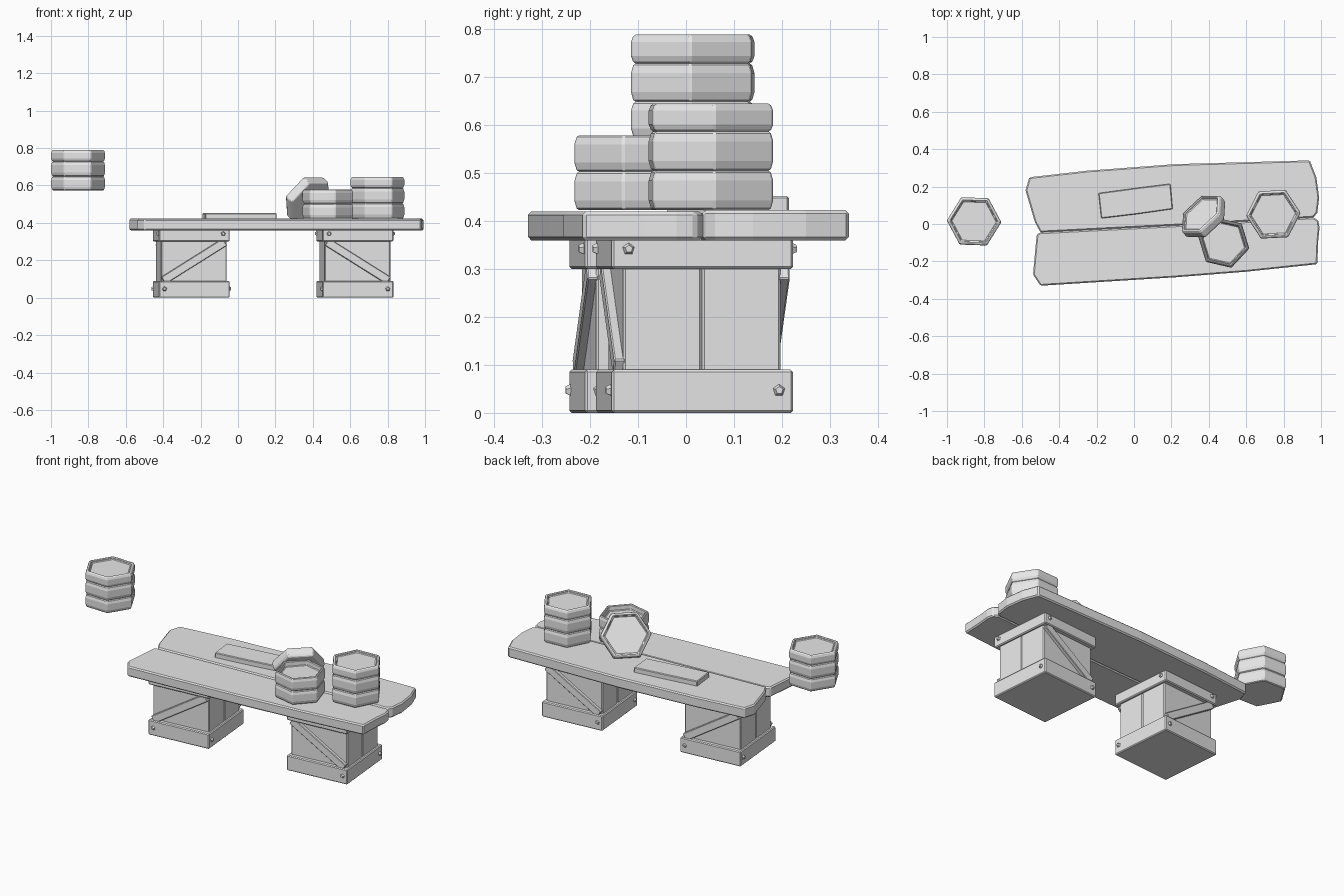
import bpy, bmesh, math
from mathutils import Matrix, Vector

if "Cube" in bpy.data.objects:
    bpy.data.objects.remove(bpy.data.objects["Cube"])

grey = bpy.data.materials.new("plain_grey")
grey.diffuse_color = (0.8, 0.8, 0.8, 1)
grey.use_nodes = True
grey.node_tree.nodes["Principled BSDF"].inputs["Base Color"].default_value = grey.diffuse_color


def finish(name, bm, matrix=Matrix(), bevel=0.0, segments=1):
    bmesh.ops.recalc_face_normals(bm, faces=bm.faces)
    me = bpy.data.meshes.new(name)
    bm.to_mesh(me)
    bm.free()
    me.materials.append(grey)
    ob = bpy.data.objects.new(name, me)
    bpy.context.collection.objects.link(ob)
    ob.matrix_world = matrix
    if bevel:
        mod = ob.modifiers.new("soft_edges", 'BEVEL')
        mod.width, mod.segments, mod.limit_method = bevel, segments, 'ANGLE'
        mod.angle_limit = math.radians(35)
    return ob


def box(name, lo, hi, matrix=Matrix(), bevel=0.005):
    bm = bmesh.new()
    bmesh.ops.create_cube(bm, size=1)
    lo, hi = Vector(lo), Vector(hi)
    for v in bm.verts:
        v.co = (lo + hi) / 2 + Vector(a * b for a, b in zip(v.co, hi - lo))
    return finish(name, bm, matrix, bevel)


def prism(name, outline, z0, z1, bevel):
    bm = bmesh.new()
    face = bm.faces.new([bm.verts.new((x, y, z0)) for x, y in outline])
    top = bmesh.ops.extrude_face_region(bm, geom=[face])["geom"]
    for v in top:
        if isinstance(v, bmesh.types.BMVert):
            v.co.z = z1
    return finish(name, bm, Matrix(), bevel)


# table top: two rough planks with notched ends meeting at a grooved seam
prism("back_plank", [(-0.50, -0.045), (-0.53, 0.01), (-0.58, 0.18), (-0.56, 0.25),
                     (-0.25, 0.285), (0.22, 0.32), (0.94, 0.34), (0.955, 0.30),
                     (0.975, 0.25), (0.99, 0.14), (0.98, 0.06), (0.96, 0.035),
                     (0.22, -0.008)], 0.36, 0.423, 0.007)
prism("front_plank", [(-0.50, -0.045), (-0.52, -0.055), (-0.53, -0.16), (-0.54, -0.27),
                      (-0.50, -0.33), (0.22, -0.285), (0.60, -0.255), (0.98, -0.215),
                      (0.985, -0.09), (0.992, -0.02), (0.985, 0.02), (0.96, 0.035),
                      (0.22, -0.008)], 0.36, 0.42, 0.007)

# thin board lying on the table
prism("loose_board", [(-0.175, 0.03), (0.01, 0.052), (0.207, 0.08), (0.195, 0.215),
                      (0.01, 0.192), (-0.19, 0.165)], 0.415, 0.452, 0.004)


def bolt(name, crate, side, x, z):
    # five-sided stud on one face of a crate
    bm = bmesh.new()
    bmesh.ops.create_cone(bm, cap_ends=True, segments=5, radius1=0.015, radius2=0.008, depth=0.014)
    m = crate @ Matrix.Rotation(side * math.pi / 2, 4, 'Z')
    m = m @ Matrix.Translation((x, -0.193, z)) @ Matrix.Rotation(math.pi / 2, 4, 'X')
    finish(name, bm, m)


def crate(name, x, y, hand):
    m = Matrix.Translation((x, y, 0)) @ Matrix.Rotation(math.radians(5), 4, 'Z')
    box(name + "_front_half", (-0.176, -0.165, 0.01), (0.176, 0, 0.36), m)
    box(name + "_back_half", (-0.176, 0, 0.01), (0.176, 0.165, 0.36), m)
    box(name + "_bottom_band", (-0.19, -0.19, 0), (0.19, 0.19, 0.09), m)
    box(name + "_top_band", (-0.19, -0.19, 0.30), (0.19, 0.19, 0.365), m)
    for side in (0, 2):
        face = m @ Matrix.Rotation(side * math.pi / 2, 4, 'Z')
        tilt = Matrix.Translation((0, 0, 0.195)) @ Matrix.Rotation(hand * math.radians(32), 4, 'Y')
        box(name + "_diagonal_brace", (-0.195, -0.184, -0.022), (0.195, -0.16, 0.022), face @ tilt, 0.003)
    for side in range(4):
        bolt(name + "_bolt", m, side, -hand * 0.155, 0.342)
        bolt(name + "_bolt", m, side, hand * 0.16, 0.047)


crate("left_crate", -0.25, -0.038, -1)
crate("right_crate", 0.625, 0.018, 1)


def hex_tray(name, matrix, height, r=0.146, depth=0.012):
    # hexagon with bulging sides and a recess inside its rim
    profile = [(r * 0.955, 0), (r, height * 0.25), (r, height * 0.75), (r * 0.955, height),
               (r * 0.86, height), (r * 0.84, height - depth)]
    bm = bmesh.new()
    rings = [[bm.verts.new((q * math.cos(i * math.pi / 3), q * math.sin(i * math.pi / 3), z))
              for i in range(6)] for q, z in profile]
    for a, b in zip(rings, rings[1:]):
        for i in range(6):
            j = (i + 1) % 6
            bm.faces.new((a[i], a[j], b[j], b[i]))
    bm.faces.new(rings[0][::-1])
    bm.faces.new(rings[-1])
    finish(name, bm, matrix, 0.004)


def stack(name, x, y, z, turn, heights, r=0.146, depth=0.012):
    for i, h in enumerate(heights):
        m = Matrix.Translation((x, y, z)) @ Matrix.Rotation(math.radians(turn), 4, 'Z')
        hex_tray(f"{name}_tray_{i + 1}", m, h, r, depth)
        z += h


# three stacks of trays, one of them floating beside the table
stack("floating_stack", -0.855, 0.014, 0.574, -2, (0.075, 0.080, 0.060))
stack("right_stack", 0.745, 0.052, 0.423, 3, (0.082, 0.082, 0.058))
stack("middle_stack", 0.48, -0.10, 0.423, -13, (0.080, 0.076), 0.140, 0.03)

# tray leaning on the middle stack, its face towards the back left
lean = (Matrix.Translation((0.372, 0.040, 0.528)) @ Matrix.Rotation(math.radians(133), 4, 'Z')
        @ Matrix.Rotation(math.radians(57), 4, 'Y') @ Matrix.Translation((0, 0, -0.03)))
hex_tray("leaning_tray", lean @ Matrix.Rotation(math.radians(30), 4, 'Z'), 0.06, 0.142)
